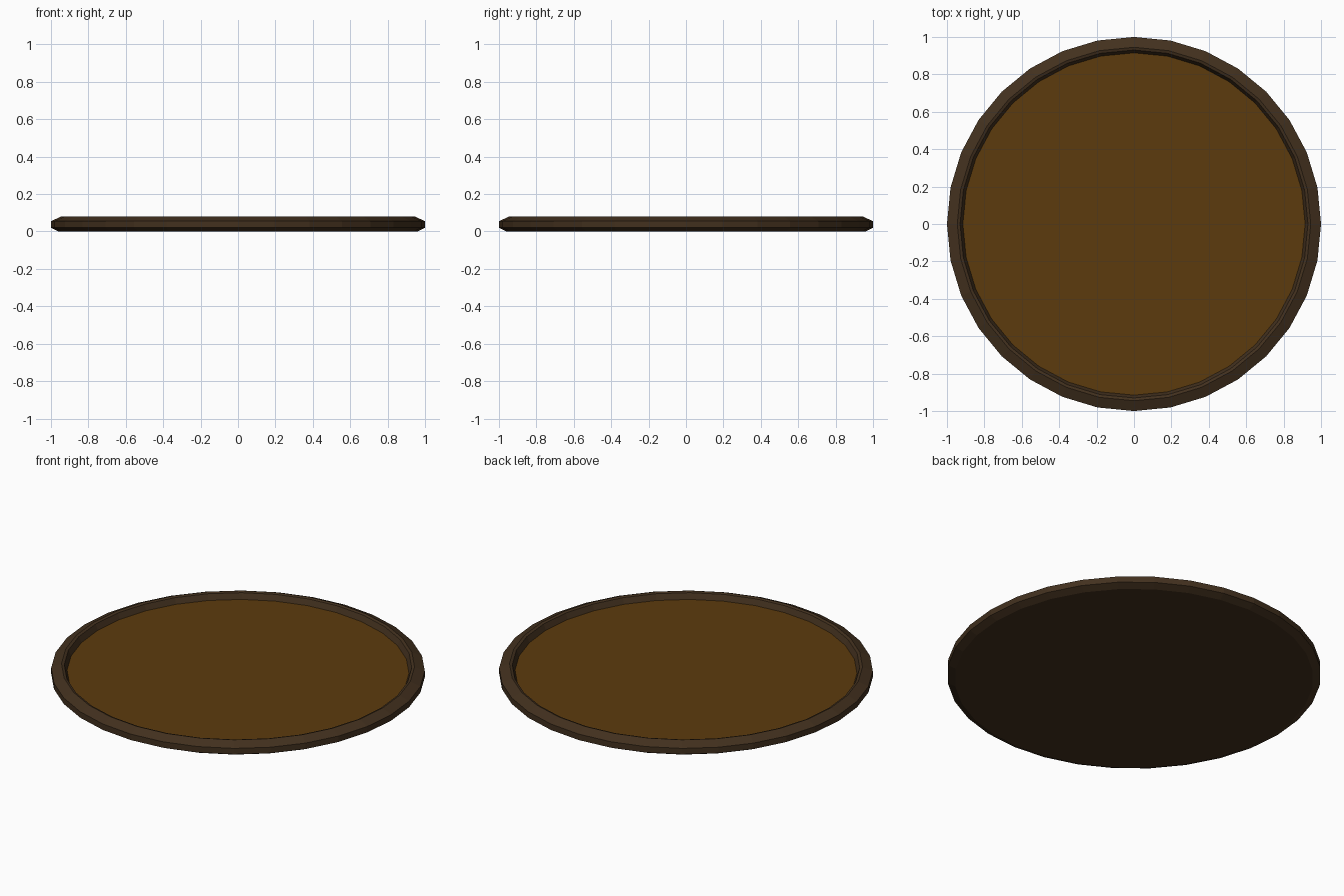
import bpy, bmesh
from math import cos, sin, tau

if "Cube" in bpy.data.objects:
    bpy.data.objects.remove(bpy.data.objects["Cube"])

SIDES = 32


def material(name, rgb):
    m = bpy.data.materials.new(name)
    m.diffuse_color = (*rgb, 1)
    m.use_nodes = True
    m.node_tree.nodes["Principled BSDF"].inputs["Base Color"].default_value = m.diffuse_color
    return m


def add_object(name, bm, mat):
    bmesh.ops.recalc_face_normals(bm, faces=bm.faces)
    mesh = bpy.data.meshes.new(name)
    bm.to_mesh(mesh)
    bm.free()
    mesh.materials.append(mat)
    bpy.context.collection.objects.link(bpy.data.objects.new(name, mesh))


def ring(bm, r, z):
    return [bm.verts.new((r * cos(tau * i / SIDES), r * sin(tau * i / SIDES), z))
            for i in range(SIDES)]


def lathe(name, profile, mat, cap_start=False, cap_end=False):
    bm = bmesh.new()
    rings = [ring(bm, r, z) for r, z in profile]
    for a, b in zip(rings, rings[1:]):
        for i in range(SIDES):
            j = (i + 1) % SIDES
            bm.faces.new((a[i], a[j], b[j], b[i]))
    if cap_start:
        bm.faces.new(rings[0])
    if cap_end:
        bm.faces.new(rings[-1])
    add_object(name, bm, mat)


rim_brown = material("dark_brown", (0.055, 0.030, 0.013))
top_brown = material("warm_brown", (0.107, 0.043, 0.004))

# Flat underside, bevelled outer edge and raised lip
lathe("rim", [(0.96, 0.0), (1.0, 0.02), (1.0, 0.055), (0.945, 0.08),
              (0.93, 0.075), (0.915, 0.042)], rim_brown, cap_start=True)

# Sunken top surface
bm = bmesh.new()
bm.faces.new(ring(bm, 0.915, 0.042))
bm.normal_update()
add_object("top_surface", bm, top_brown)
for p in bpy.data.objects["top_surface"].data.polygons:
    if p.normal.z < 0:
        p.flip()
